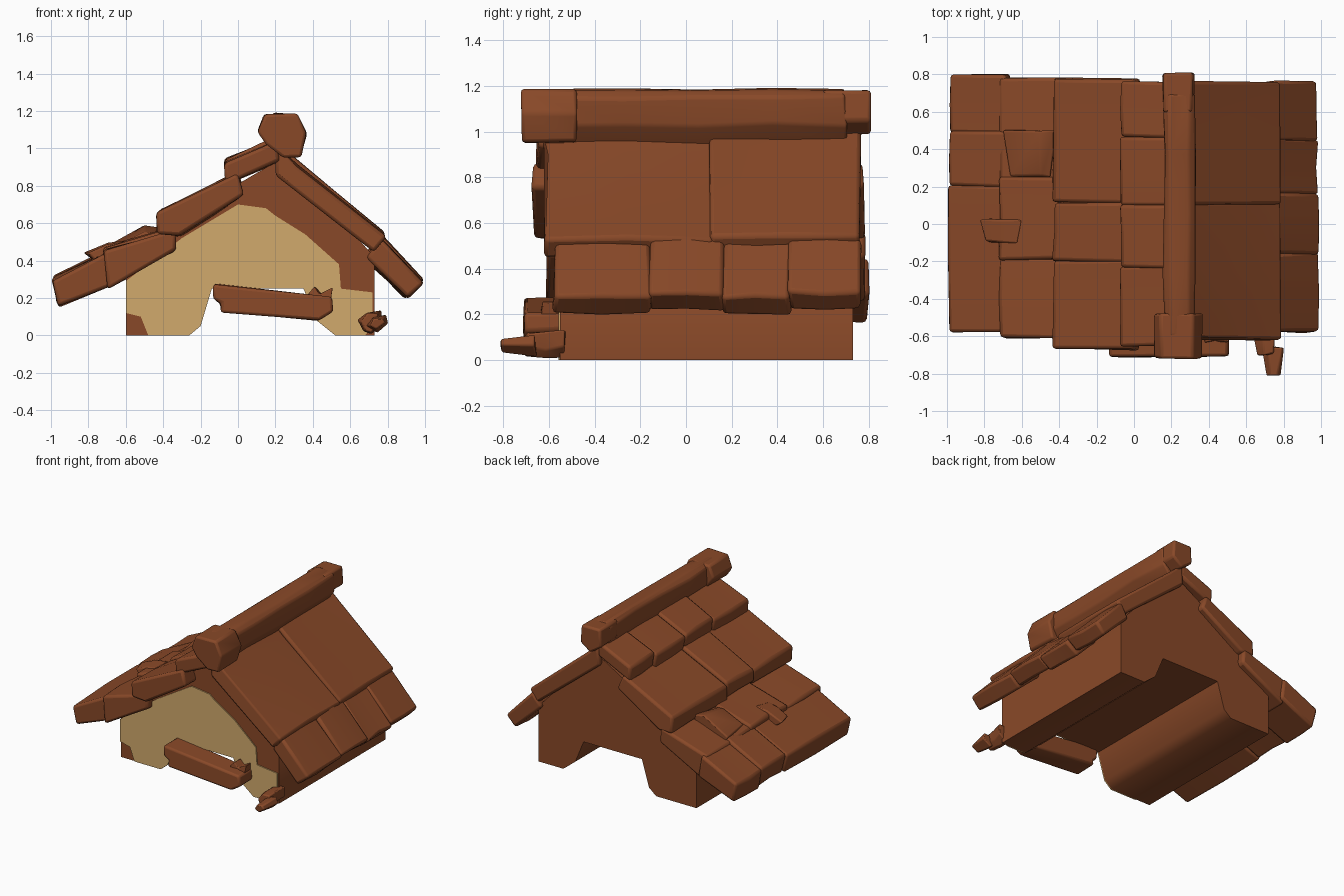
import bpy, bmesh, math, random

random.seed(4)
old = bpy.data.objects.get("Cube")
if old:
    bpy.data.objects.remove(old, do_unlink=True)


def material(name, rgb):
    m = bpy.data.materials.new(name)
    m.use_nodes = True
    m.diffuse_color = (*rgb, 1)
    m.node_tree.nodes["Principled BSDF"].inputs["Base Color"].default_value = (*rgb, 1)
    return m


BROWN = material("warm brown wood", (0.25, 0.066, 0.021))
TAN = material("straw tan", (0.64, 0.40, 0.15))


def prism(name, profile, y0, y1, mat=BROWN, wobble=0.0, cuts=1, bevel=0.0, taper=1.0):
    """Sweep an xz profile along y, with a little hand-hewn unevenness."""
    bm = bmesh.new()
    cx = sum(p[0] for p in profile) / len(profile)
    cz = sum(p[1] for p in profile) / len(profile)
    rings = []
    for i in range(cuts + 1):
        t = i / cuts
        s = taper + (1 - taper) * t
        ring = []
        for x, z in profile:
            j = [random.uniform(-wobble, wobble) for _ in range(3)]
            ring.append(bm.verts.new((cx + (x - cx) * s + j[0],
                                      y0 + (y1 - y0) * t + j[1],
                                      max(0, cz + (z - cz) * s + j[2]))))
        rings.append(ring)
    n = len(profile)
    for a, b in zip(rings, rings[1:]):
        for k in range(n):
            bm.faces.new((a[k], a[(k + 1) % n], b[(k + 1) % n], b[k]))
    bm.faces.new(rings[0])
    bm.faces.new(rings[-1])
    bmesh.ops.recalc_face_normals(bm, faces=bm.faces)
    mesh = bpy.data.meshes.new(name)
    bm.to_mesh(mesh)
    bm.free()
    mesh.materials.append(mat)
    ob = bpy.data.objects.new(name, mesh)
    bpy.context.collection.objects.link(ob)
    if bevel:
        mod = ob.modifiers.new("worn edges", "BEVEL")
        mod.width = bevel
        mod.segments = 2
        mod.limit_method = "ANGLE"
    bpy.ops.object.select_all(action="DESELECT")
    ob.select_set(True)
    bpy.context.view_layer.objects.active = ob
    bpy.ops.object.shade_smooth_by_angle(angle=math.radians(45))
    return ob


# House body with a low tunnel running through it
doorway = [(-0.26, 0), (-0.2, 0.05), (-0.14, 0.25), (0.35, 0.25), (0.42, 0.08), (0.52, 0)]
prism("house_body", [(-0.6, 0)] + doorway +
      [(0.73, 0), (0.73, 0.42), (0.24, 0.95), (-0.05, 0.78), (-0.6, 0.33)], -0.55, 0.73)

# Straw coloured front wall
prism("front_wall_panel", [(-0.6, 0.12), (-0.52, 0.1), (-0.48, 0)] + doorway +
      [(0.68, 0), (0.72, 0.05), (0.72, 0.23), (0.55, 0.25), (0.54, 0.38), (0.36, 0.54),
       (0.2, 0.64), (0.15, 0.68), (0, 0.7), (-0.3, 0.52), (-0.6, 0.29)],
      -0.558, -0.549, TAN)

# Roof courses: section, then the y position of each joint between boards
courses = {
    "left_eave_board": ([(-0.99, 0.3), (-0.68, 0.45), (-0.66, 0.28), (-0.96, 0.155)],
                        [-0.58, 0.2, 0.49, 0.79]),
    "left_lower_board": ([(-0.72, 0.45), (-0.34, 0.56), (-0.33, 0.45), (-0.7, 0.25)],
                         [-0.61, -0.19, 0.24, 0.77]),
    "left_middle_board": ([(-0.43, 0.65), (0, 0.86), (0.03, 0.75), (-0.31, 0.53), (-0.43, 0.54)],
                          [-0.67, -0.2, 0.11, 0.77]),
    "left_upper_board": ([(-0.07, 0.92), (0.2, 1.04), (0.22, 0.93), (-0.06, 0.81)],
                         [-0.65, -0.23, 0.1, 0.46, 0.76]),
    "right_upper_board": ([(0.2, 1.02), (0.32, 0.91), (0.79, 0.53), (0.73, 0.44), (0.2, 0.86)],
                          [-0.62, 0.11, 0.76]),
    "right_eave_board": ([(0.76, 0.52), (0.99, 0.28), (0.9, 0.195), (0.68, 0.41)],
                         [-0.58, -0.16, 0.16, 0.45, 0.76]),
}
for name, (section, joints) in courses.items():
    for i, (a, b) in enumerate(zip(joints, joints[1:])):
        lift = 0.018 * (i % 2)
        shifted = [(x, z + lift) for x, z in section]
        prism(f"{name}_{i + 1}", shifted, a, b + 0.006, wobble=0.009, cuts=2, bevel=0.018)

# Split, curled boards on the left slope
prism("lifted_splinter", [(-0.83, 0.435), (-0.7, 0.49), (-0.6, 0.5), (-0.66, 0.4), (-0.76, 0.39)],
      -0.1, 0.03, wobble=0.01, bevel=0.01, taper=0.8)
prism("curled_shingle", [(-0.7, 0.47), (-0.5, 0.58), (-0.42, 0.57), (-0.42, 0.5), (-0.68, 0.42)],
      0.25, 0.5, wobble=0.012, bevel=0.01, taper=0.75)

# Ridge beam with thick ends
prism("ridge_beam", [(0.16, 1.03), (0.16, 1.16), (0.19, 1.185), (0.3, 1.185), (0.325, 1.15),
                     (0.325, 1.03), (0.25, 0.93)], -0.6, 0.7, wobble=0.008, cuts=4, bevel=0.012)
prism("ridge_front_end", [(0.105, 1.09), (0.14, 1.185), (0.32, 1.185), (0.365, 1.08),
                          (0.335, 0.955), (0.24, 0.945), (0.15, 1.02)],
      -0.72, -0.48, wobble=0.006, bevel=0.015)
prism("ridge_back_end", [(0.15, 1.05), (0.16, 1.18), (0.315, 1.18), (0.325, 1.05), (0.24, 0.98)],
      0.6, 0.81, wobble=0.006, bevel=0.015)

# Plank across the front doorway
prism("front_plank", [(-0.13, 0.275), (0.5, 0.205), (0.51, 0.13), (0.43, 0.08), (-0.09, 0.125),
                      (-0.09, 0.17), (-0.13, 0.19)], -0.71, -0.54, wobble=0.005, bevel=0.015)
prism("plank_peg", [(0.37, 0.22), (0.41, 0.26), (0.44, 0.22), (0.5, 0.25), (0.49, 0.17), (0.4, 0.17)],
      -0.63, -0.54, wobble=0.008, bevel=0.006)

# Broken stump by the right front corner
prism("stump_base", [(0.64, 0.08), (0.68, 0.13), (0.77, 0.14), (0.76, 0.05), (0.71, 0.005), (0.66, 0.02)],
      -0.7, -0.53, wobble=0.012, cuts=2, bevel=0.008, taper=0.75)
prism("stump_tip", [(0.685, 0.05), (0.72, 0.1), (0.79, 0.11), (0.8, 0.06), (0.74, 0.02)],
      -0.81, -0.66, wobble=0.008, bevel=0.008, taper=0.6)
